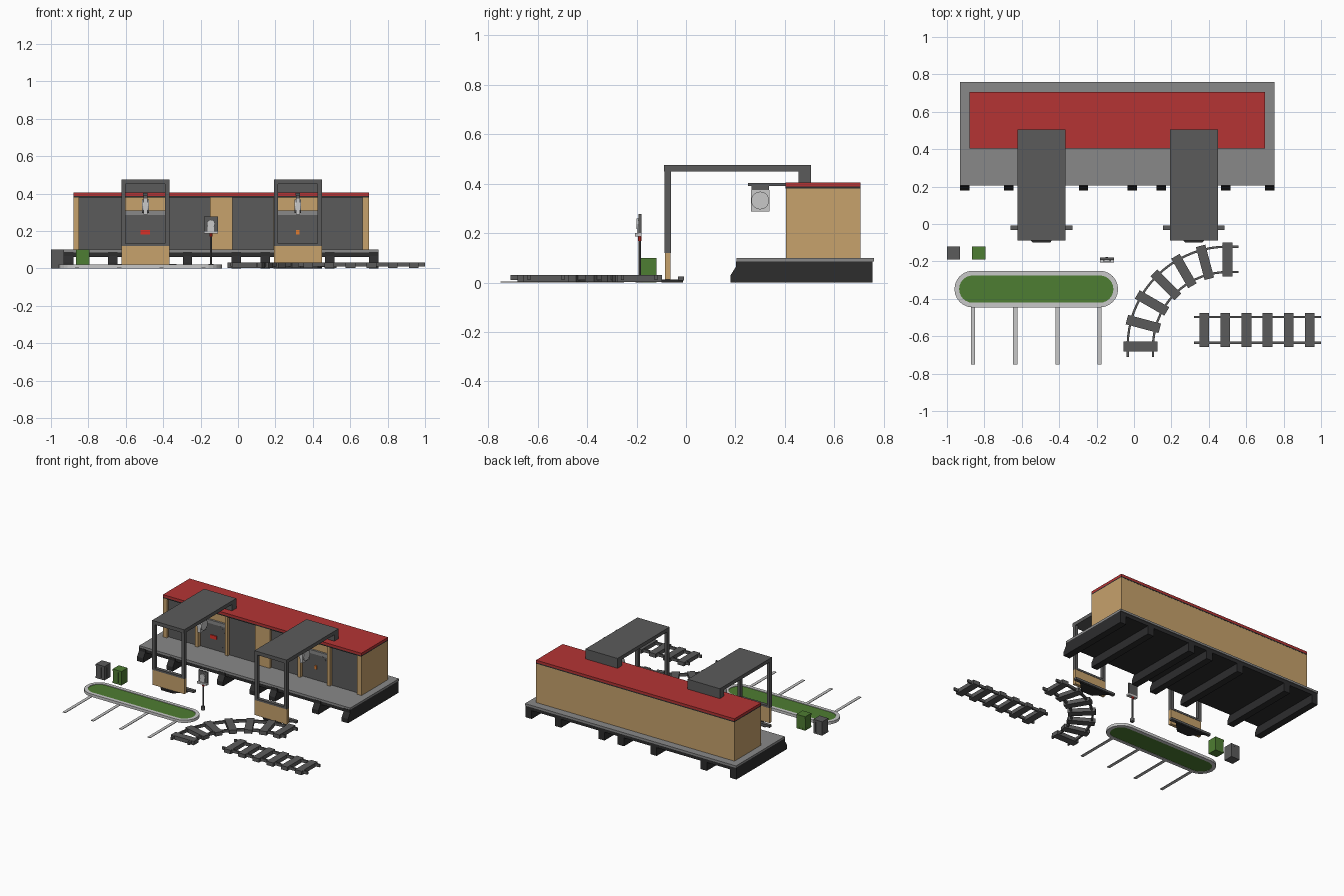
import bpy, bmesh, math
from mathutils import Vector, Matrix

if "Cube" in bpy.data.objects:
    bpy.data.objects.remove(bpy.data.objects["Cube"])


def mat(name, c):
    m = bpy.data.materials.new(name)
    m.diffuse_color = (*c, 1)
    m.use_nodes = True
    m.node_tree.nodes["Principled BSDF"].inputs["Base Color"].default_value = m.diffuse_color
    return m


BEIGE = mat("beige wall", (0.57, 0.36, 0.15))
RED = mat("roof red", (0.46, 0.034, 0.034))
MID = mat("platform grey", (0.25, 0.25, 0.25))
GREY = mat("steel grey", (0.105, 0.105, 0.105))
DARK = mat("dark timber", (0.026, 0.026, 0.027))
LIGHT = mat("light concrete", (0.58, 0.58, 0.58))
GREEN = mat("grass green", (0.076, 0.205, 0.032))
ORANGE = mat("orange", (0.75, 0.2, 0.03))
SIGNAL = mat("signal red", (0.7, 0.03, 0.02))


def finish(name, bm, m):
    bmesh.ops.recalc_face_normals(bm, faces=bm.faces)
    me = bpy.data.meshes.new(name)
    bm.to_mesh(me)
    bm.free()
    me.materials.append(m)
    ob = bpy.data.objects.new(name, me)
    bpy.context.collection.objects.link(ob)
    return ob


def box(name, m, x0, x1, y0, y1, z0, z1, rot=None):
    bm = bmesh.new()
    bmesh.ops.create_cube(bm, size=1)
    bmesh.ops.scale(bm, verts=bm.verts, vec=(x1 - x0, y1 - y0, z1 - z0))
    if rot is not None:
        bmesh.ops.rotate(bm, verts=bm.verts, matrix=Matrix.Rotation(rot, 3, 'Z'))
    bmesh.ops.translate(bm, verts=bm.verts,
                        vec=((x0 + x1) / 2, (y0 + y1) / 2, (z0 + z1) / 2))
    return finish(name, bm, m)


def extrude(name, m, pts, vec):
    """Closed 3D outline extruded along a vector."""
    bm = bmesh.new()
    f = bm.faces.new([bm.verts.new(p) for p in pts])
    r = bmesh.ops.extrude_face_region(bm, geom=[f])
    bmesh.ops.translate(bm, vec=vec,
                        verts=[v for v in r["geom"] if isinstance(v, bmesh.types.BMVert)])
    return finish(name, bm, m)


def cyl(name, m, c, r, depth, axis, n=20):
    bm = bmesh.new()
    bmesh.ops.create_cone(bm, cap_ends=True, segments=n, radius1=r, radius2=r, depth=depth)
    q = Vector((0, 0, 1)).rotation_difference(Vector(axis)).to_matrix().to_4x4()
    bmesh.ops.transform(bm, matrix=Matrix.Translation(c) @ q, verts=bm.verts)
    return finish(name, bm, m)


# --- platform on sloped-nose beams
box("platform_slab", MID, -0.93, 0.75, 0.205, 0.76, 0.085, 0.10)
box("platform_underside", DARK, -0.925, 0.745, 0.21, 0.755, 0.06, 0.0855)
for x in (-0.905, -0.67, -0.27, -0.01, 0.145, 0.49, 0.725):
    extrude("platform_beam", DARK,
            [(x - 0.025, y, z) for y, z in ((0.18, 0), (0.755, 0), (0.755, 0.086),
                                            (0.203, 0.086), (0.203, 0.065), (0.18, 0.03))],
            (0.05, 0, 0))

# --- station building
F = 0.405
box("station_walls", BEIGE, -0.88, 0.70, 0.44, 0.705, 0.10, 0.381)
for x0, x1 in ((-0.88, -0.85), (-0.15, -0.03), (0.665, 0.70)):
    box("wall_pillar", BEIGE, x0, x1, F, 0.45, 0.10, 0.381)
box("roof_trim", DARK, -0.88, 0.70, F - 0.002, 0.706, 0.38, 0.388)
box("roof", RED, -0.88, 0.70, F - 0.002, 0.706, 0.388, 0.405)

BAYS = (-0.495, 0.32)
for x0, x1 in ((-0.85, -0.62), (-0.37, -0.15), (-0.03, 0.195), (0.445, 0.665)):
    box("dark_shutter", GREY, x0, x1, 0.425, 0.45, 0.10, 0.381)

for i, cx in enumerate(BAYS):
    # entrance bay: posts, round-topped door, ledge, small plate
    for s in (-1, 1):
        box("bay_post", BEIGE, cx + s * 0.118 - 0.011, cx + s * 0.118 + 0.011, F, 0.45, 0.10, 0.381)
    cyl("door_arch", GREY, (cx, 0.437, 0.20), 0.098, 0.012, (0, 1, 0), 24)
    box("door_panel", GREY, cx - 0.107, cx + 0.107, 0.432, 0.442, 0.10, 0.285)
    box("door_ledge", MID, cx - 0.107, cx + 0.107, 0.426, 0.442, 0.285, 0.31)
    w = 0.025 if i == 0 else 0.009
    box("door_plate", SIGNAL if i == 0 else ORANGE, cx - w, cx + w, 0.424, 0.432, 0.18, 0.205)

    # hanging round clock, facing both ends
    box("clock_bracket", GREY, cx - 0.012, cx + 0.012, 0.25, 0.41, 0.39, 0.402)
    box("clock_hanger", GREY, cx - 0.01, cx + 0.01, 0.265, 0.335, 0.372, 0.391)
    box("clock_case", LIGHT, cx - 0.011, cx + 0.011, 0.262, 0.338, 0.288, 0.374)
    cyl("clock_face", LIGHT, (cx, 0.30, 0.332), 0.036, 0.036, (1, 0, 0), 20)

    # canopy: roof, rear drop, front portal
    x0, x1 = cx - 0.128, cx + 0.128
    extrude("canopy_roof", GREY,
            [(x0, y, z) for y, z in ((-0.088, 0.45), (-0.088, 0.476), (0.505, 0.476),
                                     (0.505, 0.404), (0.455, 0.404), (0.455, 0.45))],
            (x1 - x0, 0, 0))
    for a in (x0, x1 - 0.022):
        box("canopy_leg", GREY, a, a + 0.022, -0.086, -0.06, 0.12, 0.455)
    box("canopy_sill", GREY, x0, x1, -0.086, -0.06, 0.12, 0.134)
    box("canopy_panel", BEIGE, x0, x1, -0.085, -0.062, 0.012, 0.12)
    extrude("canopy_base", DARK,
            [(cx - 0.045, -0.10, 0), (cx + 0.045, -0.10, 0),
             (cx + 0.13, -0.012, 0), (cx - 0.13, -0.012, 0)], (0, 0, 0.012))
    box("canopy_foot_bar", GREY, cx - 0.165, cx + 0.165, -0.032, -0.008, 0.008, 0.024)

# --- post with signal head
sx = -0.145
cyl("signal_base", GREY, (sx, -0.19, 0.012), 0.014, 0.024, (0, 0, 1), 12)
cyl("signal_pole", GREY, (sx, -0.187, 0.11), 0.006, 0.20, (0, 0, 1), 10)
cyl("signal_band", SIGNAL, (sx, -0.187, 0.178), 0.008, 0.018, (0, 0, 1), 10)
box("signal_board", GREY, sx - 0.037, sx + 0.037, -0.192, -0.18, 0.20, 0.278)
box("signal_shelf", LIGHT, sx - 0.037, sx + 0.037, -0.206, -0.18, 0.186, 0.20)
cyl("signal_disc", LIGHT, (sx, -0.196, 0.238), 0.022, 0.009, (0, 1, 0), 12)
box("signal_plate", LIGHT, sx - 0.018, sx + 0.018, -0.199, -0.191, 0.20, 0.238)

# --- ribbed litter bins
for name, m, bx in (("grey_bin", GREY, -0.965), ("green_bin", GREEN, -0.83)):
    by, h = -0.155, 0.035
    box(name + "_core", DARK, bx - 0.029, bx + 0.029, by - 0.029, by + 0.029, 0.002, 0.095)
    box(name + "_lid", m, bx - h, bx + h, by - h, by + h, 0.085, 0.10)
    box(name + "_foot", m, bx - h, bx + h, by - h, by + h, 0, 0.012)
    for k in range(3):
        o = (k - 1) * 0.025
        box(name + "_rib_y", m, bx + o - 0.009, bx + o + 0.009, by - h, by + h, 0.01, 0.09)
        box(name + "_rib_x", m, bx - h, bx + h, by + o - 0.009, by + o + 0.009, 0.01, 0.09)


# --- capsule-shaped lawn with a kerb and bay stripes
def capsule(r, z, n=12):
    out = []
    for cx, a0 in ((-0.183, -90), (-0.862, 90)):
        for k in range(n + 1):
            a = math.radians(a0 + 180 * k / n)
            out.append((cx + r * math.cos(a), -0.348 + r * math.sin(a), z))
    return out


bm = bmesh.new()
loops = [[bm.verts.new(p) for p in capsule(r, z)]
         for r, z in ((0.098, 0), (0.098, 0.02), (0.073, 0.02), (0.073, 0))]
for i in range(4):
    a, b = loops[i], loops[(i + 1) % 4]
    for k in range(len(a)):
        j = (k + 1) % len(a)
        bm.faces.new((a[k], a[j], b[j], b[k]))
finish("lawn_kerb", bm, LIGHT)
extrude("lawn", GREEN, capsule(0.0735, 0.002), (0, 0, 0.014))
for x in (-0.86, -0.635, -0.41, -0.185):
    box("bay_stripe", LIGHT, x - 0.011, x + 0.011, -0.75, -0.444, 0, 0.004)

# --- straight track
for y in (-0.497, -0.635):
    box("straight_rail", GREY, 0.32, 1.0, y - 0.006, y + 0.006, 0.01, 0.03)
for k in range(6):
    x = 0.375 + k * 0.113
    box("straight_sleeper", GREY, x - 0.026, x + 0.026, -0.657, -0.475, 0.003, 0.031)

# --- curved track: quarter arc with short straight ends
C, R = Vector((0.5, -0.655, 0)), 0.466
for rr in (R - 0.068, R + 0.068):
    prof = [(rr - 0.006, 0.01), (rr + 0.006, 0.01), (rr + 0.006, 0.03), (rr - 0.006, 0.03)]
    steps = [(math.pi - math.pi / 2 * k / 18, Vector()) for k in range(19)]
    steps = [(math.pi, Vector((0, -0.055, 0)))] + steps + [(math.pi / 2, Vector((0.06, 0, 0)))]
    bm = bmesh.new()
    rings = [[bm.verts.new(C + o + Vector((p * math.cos(a), p * math.sin(a), z))) for p, z in prof]
             for a, o in steps]
    for a, b in zip(rings, rings[1:]):
        for k in range(4):
            bm.faces.new((a[k], a[(k + 1) % 4], b[(k + 1) % 4], b[k]))
    bm.faces.new(rings[0])
    bm.faces.new(rings[-1])
    finish("curved_rail", bm, GREY)
for k in range(7):
    a = math.radians(180 - 15 * k)
    p = C + Vector((R * math.cos(a), R * math.sin(a), 0))
    box("curved_sleeper", GREY, p.x - 0.091, p.x + 0.091, p.y - 0.026, p.y + 0.026, 0.003, 0.031, rot=a)
